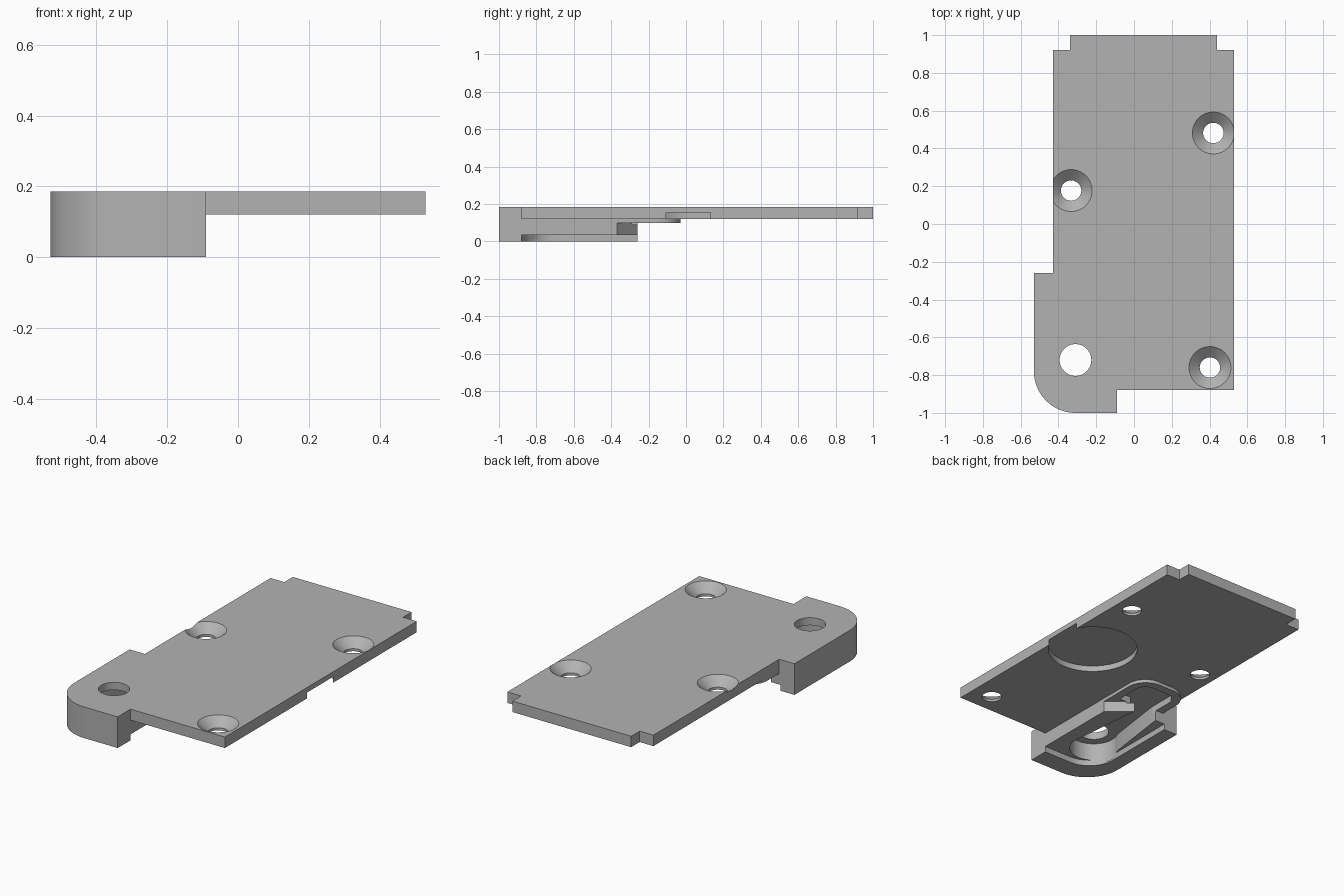
import bpy, bmesh, math
from math import sin, cos, pi

cube = bpy.data.objects.get("Cube")
if cube:
    bpy.data.objects.remove(cube, do_unlink=True)

grey = bpy.data.materials.new("plain grey")
grey.use_nodes = True
colour = (0.45, 0.45, 0.45, 1)
grey.diffuse_color = colour
grey.node_tree.nodes["Principled BSDF"].inputs["Base Color"].default_value = colour

PLATE_Z, TOP_Z = 0.12, 0.185
SHELF_Z, LIP_Z, POCKET_Z = 0.035, 0.1, 0.14


def finish(name, bm):
    bmesh.ops.recalc_face_normals(bm, faces=bm.faces)
    mesh = bpy.data.meshes.new(name)
    bm.to_mesh(mesh)
    bm.free()
    mesh.materials.append(grey)
    obj = bpy.data.objects.new(name, mesh)
    bpy.context.collection.objects.link(obj)
    return obj


def prism(name, outline, z0, z1):
    """Extrude a flat outline between two heights."""
    bm = bmesh.new()
    face = bm.faces.new([bm.verts.new((x, y, z0)) for x, y in outline])
    result = bmesh.ops.extrude_face_region(bm, geom=[face])
    verts = [v for v in result["geom"] if isinstance(v, bmesh.types.BMVert)]
    bmesh.ops.translate(bm, verts=verts, vec=(0, 0, z1 - z0))
    return finish(name, bm)


def cone(name, x, y, r0, r1, z0, z1):
    bm = bmesh.new()
    bmesh.ops.create_cone(bm, cap_ends=True, segments=64, radius1=r0,
                          radius2=r1, depth=z1 - z0)
    bmesh.ops.translate(bm, verts=bm.verts, vec=(x, y, (z0 + z1) / 2))
    return finish(name, bm)


def arc(x, y, r, start, end, steps=16):
    angles = [math.radians(start + (end - start) * i / steps) for i in range(steps + 1)]
    return [(x + r * cos(a), y + r * sin(a)) for a in angles]


def combine(target, tool, operation):
    """Apply a boolean and discard the tool."""
    mod = target.modifiers.new("shape", 'BOOLEAN')
    mod.operation, mod.object, mod.solver = operation, tool, 'EXACT'
    bpy.context.view_layer.update()
    graph = bpy.context.evaluated_depsgraph_get()
    mesh = bpy.data.meshes.new_from_object(target.evaluated_get(graph))
    target.modifiers.clear()
    target.data = mesh
    bpy.data.objects.remove(tool, do_unlink=True)


# Plate with notched rear corners and the rounded front lug
corner = arc(-0.31, -0.78, 0.22, 270, 180)
body = prism("cover_plate", [
    (-0.43, 0.92), (-0.34, 0.92), (-0.34, 1), (0.44, 1), (0.44, 0.92),
    (0.53, 0.92), (0.53, -0.88), (-0.09, -0.88), (-0.09, -1)]
    + corner + [(-0.53, -0.26), (-0.43, -0.26)], PLATE_Z, TOP_Z)

# Lug block with a slanted rear end, and the rounded lip behind it
lug = prism("lug", [(-0.09, -1)] + corner
            + [(-0.53, -0.26), (-0.22, -0.26), (-0.09, -0.37)], 0, PLATE_Z + 0.02)
lip = prism("lip", [(-0.09, -0.7)] + arc(-0.21, -0.15, 0.12, 0, 90)
            + arc(-0.31, -0.15, 0.12, 90, 180) + [(-0.43, -0.7)], LIP_Z, PLATE_Z + 0.02)
combine(body, lug, 'UNION')
combine(body, lip, 'UNION')

# Shallow shelf inside the bottom rim, open at the side and back
shelf = prism("shelf_cut", [(0.1, -0.88)] + arc(-0.27, -0.71, 0.17, 270, 180)
              + [(-0.44, -0.1), (0.1, -0.1)], -0.05, SHELF_Z)

# Round pocket, tapering slot and lip pocket
well = cone("well_cut", -0.31, -0.72, 0.135, 0.135, 0.01, POCKET_Z)
slot = prism("slot_cut", [(-0.177, -0.7), (-0.22, -0.26), (-0.22, -0.2),
             (-0.37, -0.2), (-0.38, -0.3), (-0.43, -0.66)], 0.01, POCKET_Z)
lip_pocket = prism("lip_pocket_cut", [(-0.14, -0.29)] + arc(-0.21, -0.15, 0.07, 0, 90)
                   + arc(-0.31, -0.15, 0.07, 90, 180) + [(-0.38, -0.29)],
                   LIP_Z - 0.01, POCKET_Z)

# Round recess under the plate that breaks through the side edge
recess = cone("recess_cut", 0.312, 0.012, 0.249, 0.249, 0.05, 0.155)
bore = cone("bore_cut", -0.31, -0.72, 0.084, 0.084, 0.05, 0.3)
for cutter in (shelf, well, slot, lip_pocket, recess, bore):
    combine(body, cutter, 'DIFFERENCE')

# Countersunk screw holes
for x, y in ((0.42, 0.482), (-0.333, 0.177), (0.402, -0.76)):
    combine(body, cone("screw_cut", x, y, 0.054, 0.054, 0.05, 0.3), 'DIFFERENCE')
    combine(body, cone("sink_cut", x, y, 0.054, 0.1224, 0.135, 0.195), 'DIFFERENCE')

bpy.context.view_layer.objects.active = body
body.select_set(True)
bpy.ops.object.shade_smooth_by_angle(angle=pi / 6)
